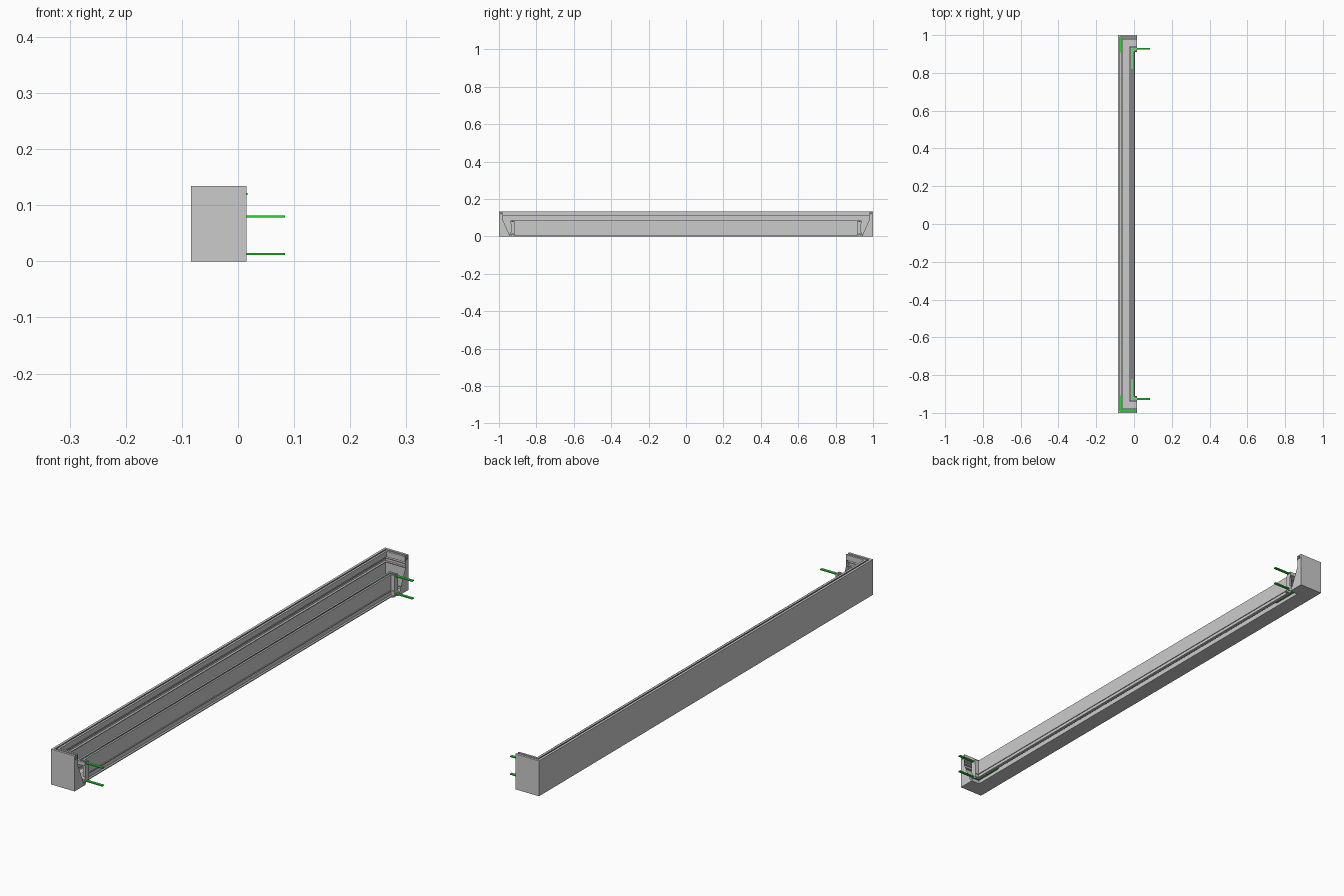
import bpy, bmesh

if "Cube" in bpy.data.objects:
    bpy.data.objects.remove(bpy.data.objects["Cube"])

X_BACK, X_END = -0.084, 0.015   # outer back face and open ends of the returns

green = bpy.data.materials.new("green")
green.diffuse_color = (0.02, 0.75, 0.03, 1)
green.use_nodes = True
green.node_tree.nodes["Principled BSDF"].inputs["Base Color"].default_value = green.diffuse_color


def finish(name, bm, mat=None):
    bmesh.ops.recalc_face_normals(bm, faces=bm.faces)
    mesh = bpy.data.meshes.new(name)
    bm.to_mesh(mesh)
    bm.free()
    obj = bpy.data.objects.new(name, mesh)
    bpy.context.collection.objects.link(obj)
    if mat:
        mesh.materials.append(mat)
    return obj


def mitred_rail(name, profile):
    """Sweep (inset, height) outline round the U-shaped plan with mitred corners."""
    bm = bmesh.new()
    rings = [[], [], [], []]
    for d, z in profile:
        plan = [(X_END, d - 1), (X_BACK + d, d - 1), (X_BACK + d, 1 - d), (X_END, 1 - d)]
        for ring, (x, y) in zip(rings, plan):
            ring.append(bm.verts.new((x, y, z)))
    n = len(profile)
    for a, b in zip(rings, rings[1:]):
        for i in range(n):
            j = (i + 1) % n
            bm.faces.new((a[i], a[j], b[j], b[i]))
    caps = [bm.faces.new(rings[0]), bm.faces.new(rings[-1])]
    bmesh.ops.triangulate(bm, faces=caps)
    return finish(name, bm)


def corner_bracket(name, side, d, width, z0, z1, x_tip, leg):
    """Flat L-shaped strip lying in a rail groove."""
    h = width / 2
    xc, yc = X_BACK + d, 1 - d
    outline = [(x_tip, yc + h), (xc - h, yc + h), (xc - h, yc - leg),
               (xc + h, yc - leg), (xc + h, yc - h), (x_tip, yc - h)]
    bm = bmesh.new()
    face = bm.faces.new([bm.verts.new((x, y * side, z0)) for x, y in outline])
    new = bmesh.ops.extrude_face_region(bm, geom=[face])["geom"]
    verts = [v for v in new if isinstance(v, bmesh.types.BMVert)]
    bmesh.ops.translate(bm, verts=verts, vec=(0, 0, z1 - z0))
    return finish(name, bm, green)


# Outer wall with floor, ribs and open groove along the top
mitred_rail("outer_wall_and_floor", [
    (0, 0), (.060, 0), (.060, .004), (.018, .004), (.018, .012), (.015, .012),
    (.015, .004), (.004, .004), (.004, .085), (.012, .085), (.012, .088),
    (.004, .088), (.004, .100), (.012, .100), (.012, .103), (.004, .103),
    (.004, .113), (.022, .113), (.022, .134), (.014, .134), (.014, .131),
    (.019, .131), (.019, .116), (.004, .116), (.004, .131), (.009, .131),
    (.009, .134), (0, .134)])

# Lower inner wall with grooves at top and bottom and a small ledge
mitred_rail("inner_wall", [
    (.060, 0), (.064, 0), (.064, .018), (.080, .018), (.080, .004), (.090, .004),
    (.090, .008), (.083, .008), (.083, .024), (.086, .024), (.086, .027),
    (.083, .027), (.083, .085), (.076, .085), (.076, .082), (.080, .082),
    (.080, .074), (.067, .074), (.067, .082), (.070, .082), (.070, .085),
    (.063, .085), (.063, .071), (.079, .071), (.079, .022), (.060, .022)])

# Green connectors at both ends
for side, end in ((-1, "front"), (1, "back")):
    corner_bracket(f"upper_connector_{end}", side, .0725, .010, .078, .082, .084, .11)
    corner_bracket(f"lower_connector_{end}", side, .0720, .010, .011, .015, .084, .11)
    corner_bracket(f"top_connector_{end}", side, .0115, .012, .118, .122, .0165, .08)
